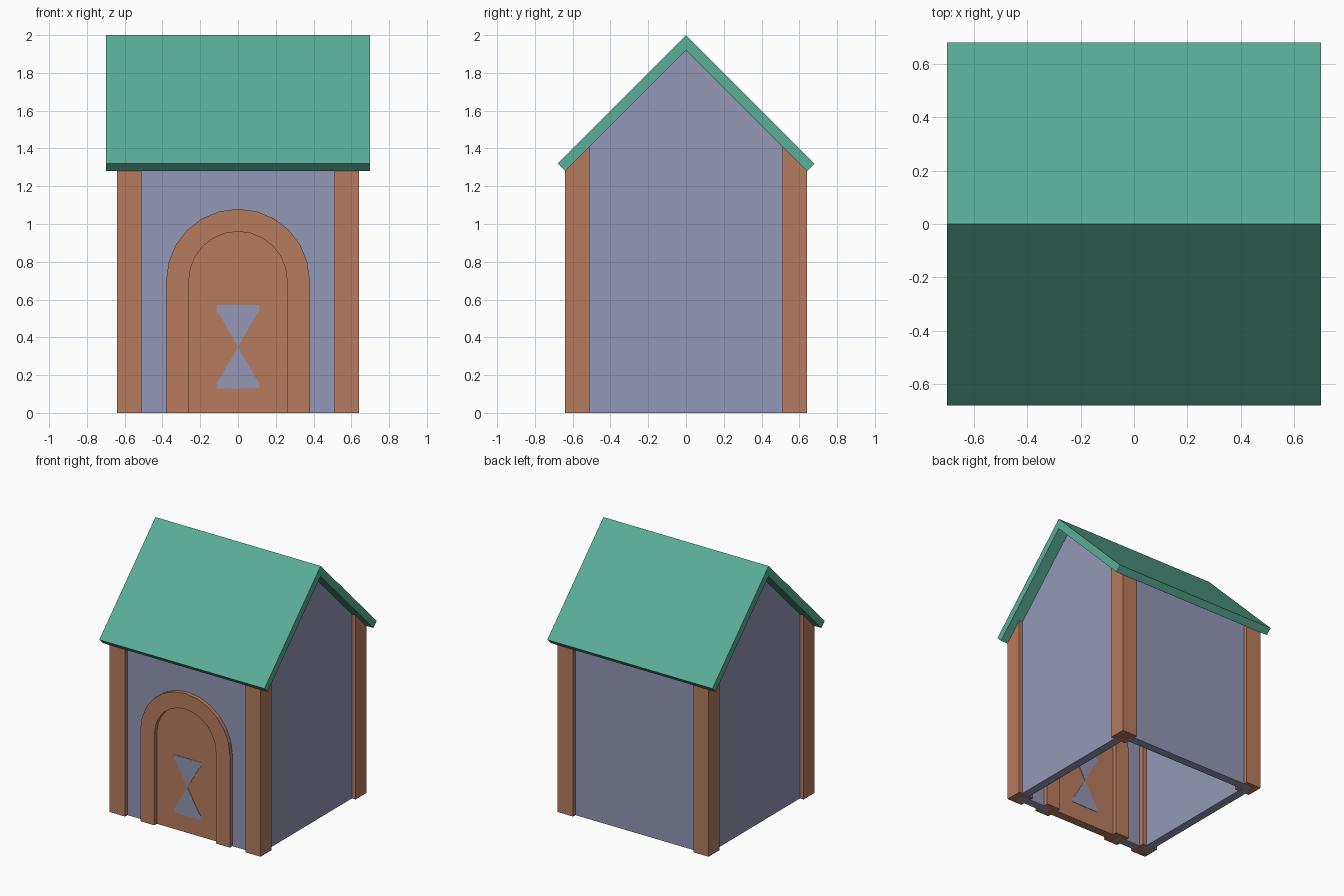
import bpy
import bmesh
from math import pi, sin, cos

cube = bpy.data.objects.get("Cube")
if cube:
    bpy.data.objects.remove(cube, do_unlink=True)


def material(name, rgb):
    m = bpy.data.materials.new(name)
    m.use_nodes = True
    colour = (*rgb, 1)
    m.diffuse_color = colour
    m.node_tree.nodes["Principled BSDF"].inputs["Base Color"].default_value = colour
    return m


green = material("roof green", (0.10, 0.42, 0.31))
lavender = material("wall lavender", (0.29, 0.31, 0.46))
brown = material("wood brown", (0.47, 0.20, 0.11))


def prism(name, points, axis, lo, hi, mat):
    """Extrude a flat outline along x (outline in y, z) or y (outline in x, z)."""
    def place(p, d):
        return (d, p[0], p[1]) if axis == "x" else (p[0], d, p[1])
    bm = bmesh.new()
    face = bm.faces.new([bm.verts.new(place(p, lo)) for p in points])
    ext = bmesh.ops.extrude_face_region(bm, geom=[face])
    top = [v for v in ext["geom"] if isinstance(v, bmesh.types.BMVert)]
    bmesh.ops.translate(bm, verts=top, vec=place((0, 0), hi - lo))
    bmesh.ops.recalc_face_normals(bm, faces=bm.faces[:])
    mesh = bpy.data.meshes.new(name)
    bm.to_mesh(mesh)
    bm.free()
    mesh.materials.append(mat)
    obj = bpy.data.objects.new(name, mesh)
    bpy.context.collection.objects.link(obj)
    return obj


def arch(r, spring=0.70, steps=12):
    """Arch outline from bottom left, over the top, to bottom right."""
    curve = [(-r * cos(pi * i / steps), spring + r * sin(pi * i / steps))
             for i in range(steps + 1)]
    return [(-r, 0)] + curve + [(r, 0)]


HALF, POST = 0.64, 0.13          # outer half width, post size
IN, OUT, MID = 0.545, 0.61, 0.575  # wall faces and post centre line
PEAK = 1.92                      # underside of the ridge


def under_roof(y):
    return PEAK - abs(y)


# Roof: one folded slab
prism("roof", [(0, 2), (0.68, 1.32), (HALF, 1.28), (0, PEAK),
               (-HALF, 1.28), (-0.68, 1.32)], "x", -0.70, 0.70, green)

# Corner posts, tops cut to the roof slope
inner = HALF - POST
for sy, depth in ((-1, "front"), (1, "back")):
    outline = [(sy * inner, 0), (sy * HALF, 0),
               (sy * HALF, under_roof(HALF)), (sy * inner, under_roof(inner))]
    for sx, side in ((-1, "right"), (1, "left")):
        lo, hi = sorted((sx * inner, sx * HALF))
        prism(f"{depth}_{side}_post", outline, "x", lo, hi, brown)

# Gable walls
gable = [(-MID, 0), (MID, 0), (MID, under_roof(MID)), (0, PEAK),
         (-MID, under_roof(MID))]
prism("right_gable_wall", gable, "x", -OUT, -IN, lavender)
prism("left_gable_wall", gable, "x", IN, OUT, lavender)

# Back wall, and front wall with an arched doorway
top = [(MID, 1.36), (-MID, 1.36)]
prism("back_wall", [(-MID, 0), (MID, 0)] + top, "y", IN, OUT, lavender)
prism("front_wall", [(-MID, 0)] + arch(0.32) + [(MID, 0)] + top,
      "y", -OUT, -IN, lavender)

# Door panel and its raised frame
prism("door", arch(0.32), "y", -OUT, -IN, brown)
prism("door_frame", arch(0.38) + arch(0.26)[::-1], "y", -HALF, -inner, brown)

# Hourglass mark on both faces of the door
upper = [(0, 0.35), (0.10, 0.525), (0.115, 0.54), (0.115, 0.57),
         (-0.115, 0.57), (-0.115, 0.54), (-0.10, 0.525)]
lower = [(x, 0.70 - z) for x, z in upper]
for label, outline in (("upper", upper), ("lower", lower)):
    prism(f"{label}_mark_outside", outline, "y", -OUT - 0.003, -OUT + 0.002, lavender)
    prism(f"{label}_mark_inside", outline, "y", -IN - 0.002, -IN + 0.003, lavender)
